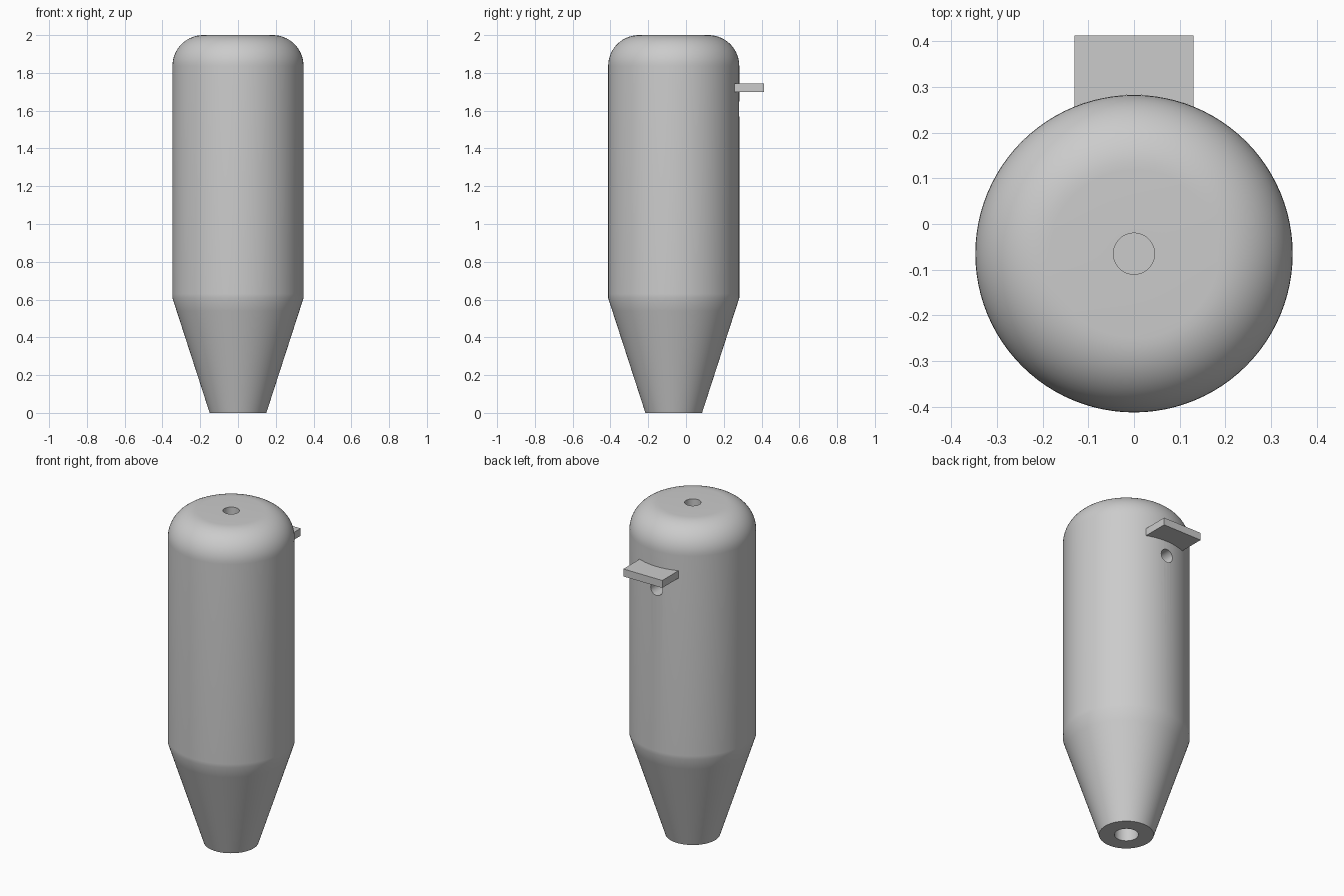
import bpy, bmesh
from math import sin, cos, pi, asin
from mathutils import Matrix, Vector

if "Cube" in bpy.data.objects:
    bpy.data.objects.remove(bpy.data.objects["Cube"])

AXIS_Y, RADIUS = -0.065, 0.347

grey = bpy.data.materials.new("plain grey")
grey.use_nodes = True
grey.diffuse_color = (0.6, 0.6, 0.6, 1)
grey.node_tree.nodes["Principled BSDF"].inputs["Base Color"].default_value = (0.6, 0.6, 0.6, 1)


def make_object(name, bm):
    bmesh.ops.recalc_face_normals(bm, faces=bm.faces)
    mesh = bpy.data.meshes.new(name)
    bm.to_mesh(mesh)
    bm.free()
    mesh.materials.append(grey)
    obj = bpy.data.objects.new(name, mesh)
    bpy.context.collection.objects.link(obj)
    return obj


# Body: turned profile with blind holes at both ends and a rounded shoulder
fillet = 0.163
shoulder = [(RADIUS - fillet * (1 - cos(a)), 2 - fillet * (1 - sin(a)))
            for a in (pi / 2 * i / 14 for i in range(15))]
profile = [(0, 0.3), (0.066, 0.3), (0.066, 0), (0.15, 0), (0.325, 0.54),
           (RADIUS, 0.608), (RADIUS, 0.63), *shoulder,
           (0.045, 2), (0.045, 1.85), (0, 1.85)]
bm = bmesh.new()
verts = [bm.verts.new((r, AXIS_Y, z)) for r, z in profile]
edges = [bm.edges.new(pair) for pair in zip(verts, verts[1:])]
bmesh.ops.spin(bm, geom=verts + edges, cent=(0, AXIS_Y, 0), axis=(0, 0, 1),
               angle=2 * pi, steps=96, use_duplicate=False)
bmesh.ops.remove_doubles(bm, verts=bm.verts, dist=0.0001)
body = make_object("body", bm)

# Cutter for the small round hole in the back
bm = bmesh.new()
bmesh.ops.create_cone(bm, cap_ends=True, segments=32, radius1=0.04, radius2=0.04, depth=0.3,
                      matrix=Matrix.Translation((0, 0.3, 1.61)) @ Matrix.Rotation(pi / 2, 4, "X"))
cutter = make_object("hole_cutter", bm)
cut = body.modifiers.new("back_hole", "BOOLEAN")
cut.object, cut.operation, cut.solver = cutter, "DIFFERENCE", "EXACT"
bpy.context.view_layer.objects.active = body
body.select_set(True)
bpy.ops.object.modifier_apply(modifier=cut.name)
bpy.data.objects.remove(cutter)

# Back tab: flat plate whose inner edge follows the body
half, outer, low, high = 0.13, 0.412, 1.70, 1.745
spread = asin(half / RADIUS)
arc = [spread * (i / 8 - 1) for i in range(17)]
outline = [(RADIUS * sin(a), AXIS_Y + RADIUS * cos(a)) for a in arc]
outline += [(half, outer), (-half, outer)]
bm = bmesh.new()
base = bm.faces.new([bm.verts.new((x, y, low)) for x, y in outline])
top = bmesh.ops.extrude_face_region(bm, geom=[base])["geom"]
bmesh.ops.translate(bm, vec=Vector((0, 0, high - low)),
                    verts=[v for v in top if isinstance(v, bmesh.types.BMVert)])
if len([f for f in bm.faces if abs(f.calc_center_median().z - low) < 0.001]) == 0:
    bm.faces.new([v for v in bm.verts if v.co.z < low + 0.001])
tab = make_object("back_tab", bm)

# Smooth shading with crisp rims
for obj in (body, tab):
    bpy.ops.object.select_all(action="DESELECT")
    obj.select_set(True)
    bpy.context.view_layer.objects.active = obj
    bpy.ops.object.shade_smooth_by_angle(angle=pi / 6)
